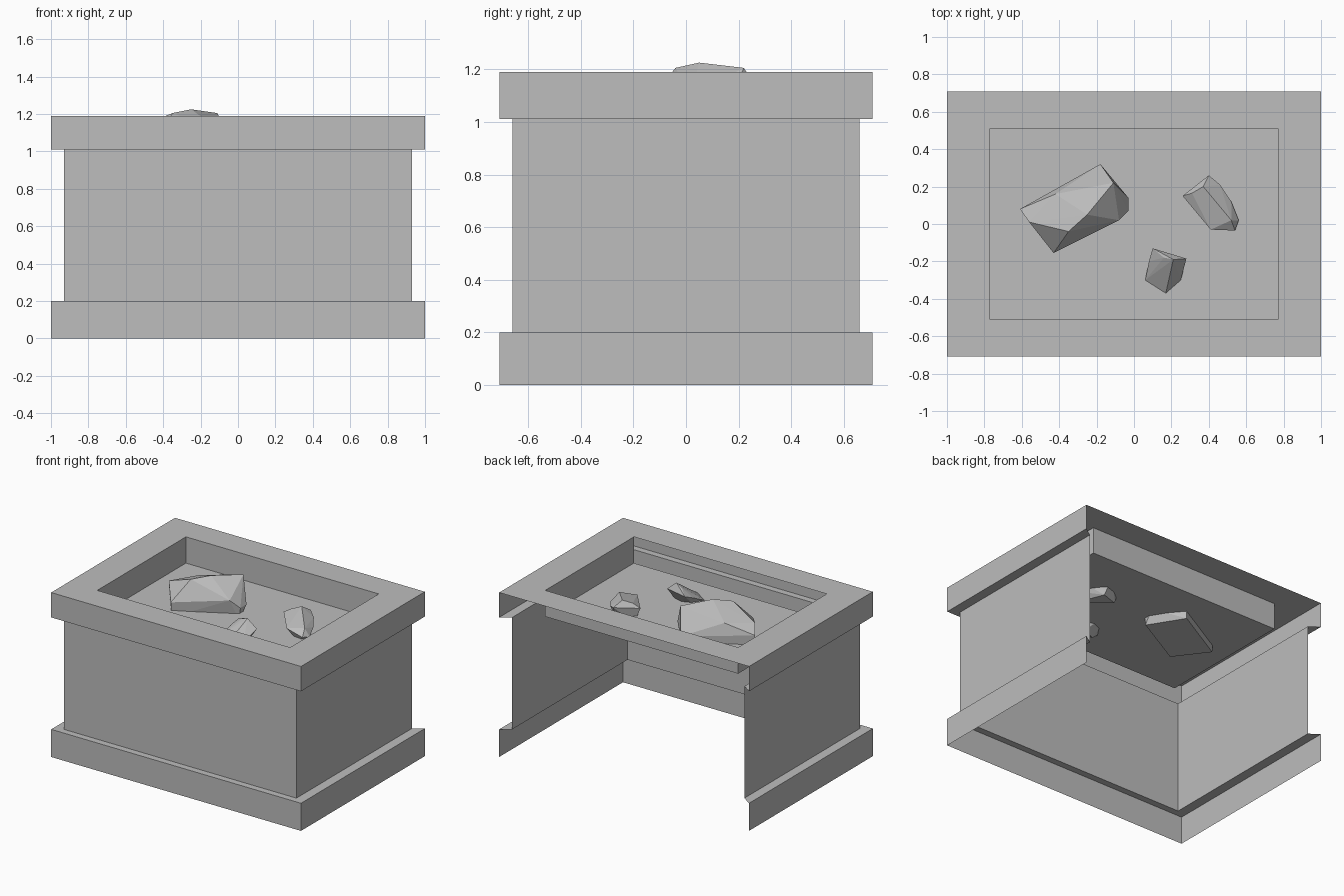
import bpy
import bmesh

default_cube = bpy.data.objects.get("Cube")
if default_cube:
    bpy.data.objects.remove(default_cube, do_unlink=True)

# One plain grey for everything
grey = bpy.data.materials.new("plain grey")
grey.use_nodes = True
grey.diffuse_color = (0.51, 0.51, 0.51, 1)
grey.node_tree.nodes["Principled BSDF"].inputs["Base Color"].default_value = grey.diffuse_color

FRONT, LEFT, BACK, RIGHT = range(4)
OPEN_BACK = (FRONT, LEFT, RIGHT)
OPEN_FRONT = (LEFT, BACK, RIGHT)
ALL_SIDES = (FRONT, LEFT, BACK, RIGHT)


def finish(name, bm):
    """Turn a bmesh into a named, flat shaded object."""
    mesh = bpy.data.meshes.new(name)
    bm.to_mesh(mesh)
    bm.free()
    mesh.materials.append(grey)
    obj = bpy.data.objects.new(name, mesh)
    bpy.context.collection.objects.link(obj)
    return obj


def rectangle(bm, size, z):
    """Four corners, counter-clockwise from the front right."""
    x, y = size
    corners = ((-x, -y), (x, -y), (x, y), (-x, y))
    return [bm.verts.new((cx, cy, z)) for cx, cy in corners]


def shell(name, profile, sides):
    """Join stacked rectangles with single sheets on the chosen sides."""
    bm = bmesh.new()
    loops = [rectangle(bm, size, z) for size, z in profile]
    for low, high in zip(loops, loops[1:]):
        for i in sides:
            j = (i + 1) % 4
            bm.faces.new((low[i], low[j], high[j], high[i]))
    loose = [v for v in bm.verts if not v.link_faces]
    bmesh.ops.delete(bm, geom=loose, context="VERTS")
    return finish(name, bm)


def rock(name, points):
    """Faceted stone wrapped around a few corner points."""
    bm = bmesh.new()
    for p in points:
        bm.verts.new(p)
    hull = bmesh.ops.convex_hull(bm, input=bm.verts[:])
    inside = [g for g in hull["geom_interior"] if isinstance(g, bmesh.types.BMVert)]
    bmesh.ops.delete(bm, geom=inside, context="VERTS")
    bmesh.ops.recalc_face_normals(bm, faces=bm.faces[:])
    return finish(name, bm)


# Footprints and heights
outer, body, basin = (1, 0.708), (0.93, 0.66), (0.772, 0.507)
plinth_top, rim_bottom, rim_top, soil = 0.2, 1.01, 1.19, 1.0

# Planter shell, open at the back and underneath
shell("plinth", [(outer, 0), (outer, plinth_top), (body, plinth_top)], OPEN_BACK)
shell("body_walls", [(body, plinth_top), (body, rim_bottom)], OPEN_BACK)
shell("rim_sides", [(body, rim_bottom), (outer, rim_bottom), (outer, rim_top)], OPEN_BACK)
shell("rim_top", [(outer, rim_top), (basin, rim_top)], ALL_SIDES)

# Sunken basin, without a front wall
shell("basin_walls", [(basin, rim_top), (basin, soil)], OPEN_FRONT)
floor_bm = bmesh.new()
floor_bm.faces.new(rectangle(floor_bm, basin, soil))
finish("basin_floor", floor_bm)

# Stones half sunk in the floor
rock("large_rock", [
    (-.11, .22, 1.205), (-.25, .05, 1.225), (-.35, -.04, 1.205),
    (-.42, .16, 1.14), (-.56, .01, 1.12), (-.61, .08, 1.07),
    (-.08, .02, 1.1), (-.43, -.155, 1.06), (-.03, .07, 1.04),
    (-.03, .14, 1.04), (-.18, .32, 1.04), (-.6, .08, .95),
    (-.43, -.145, .95), (-.04, .07, .95), (-.19, .31, .95),
])
rock("medium_rock", [
    (.26, .15, 1.06), (.31, .165, 1.09), (.37, .2, 1.11),
    (.4, .26, 1.07), (.46, .21, 1.05), (.52, .12, 1.03),
    (.56, .02, 1.01), (.54, -.035, 1.02), (.41, -.03, 1.05),
    (.52, .02, 1.06), (.3, .16, .95), (.42, .2, .95), (.5, 0, .95),
])
rock("small_rock", [
    (.1, -.13, 1.08), (.16, -.18, 1.11), (.21, -.19, 1.13),
    (.28, -.185, 1.07), (.25, -.3, 1), (.17, -.37, 1),
    (.06, -.3, 1), (.08, -.2, 1.05), (.12, -.28, .95), (.22, -.24, .95),
])
